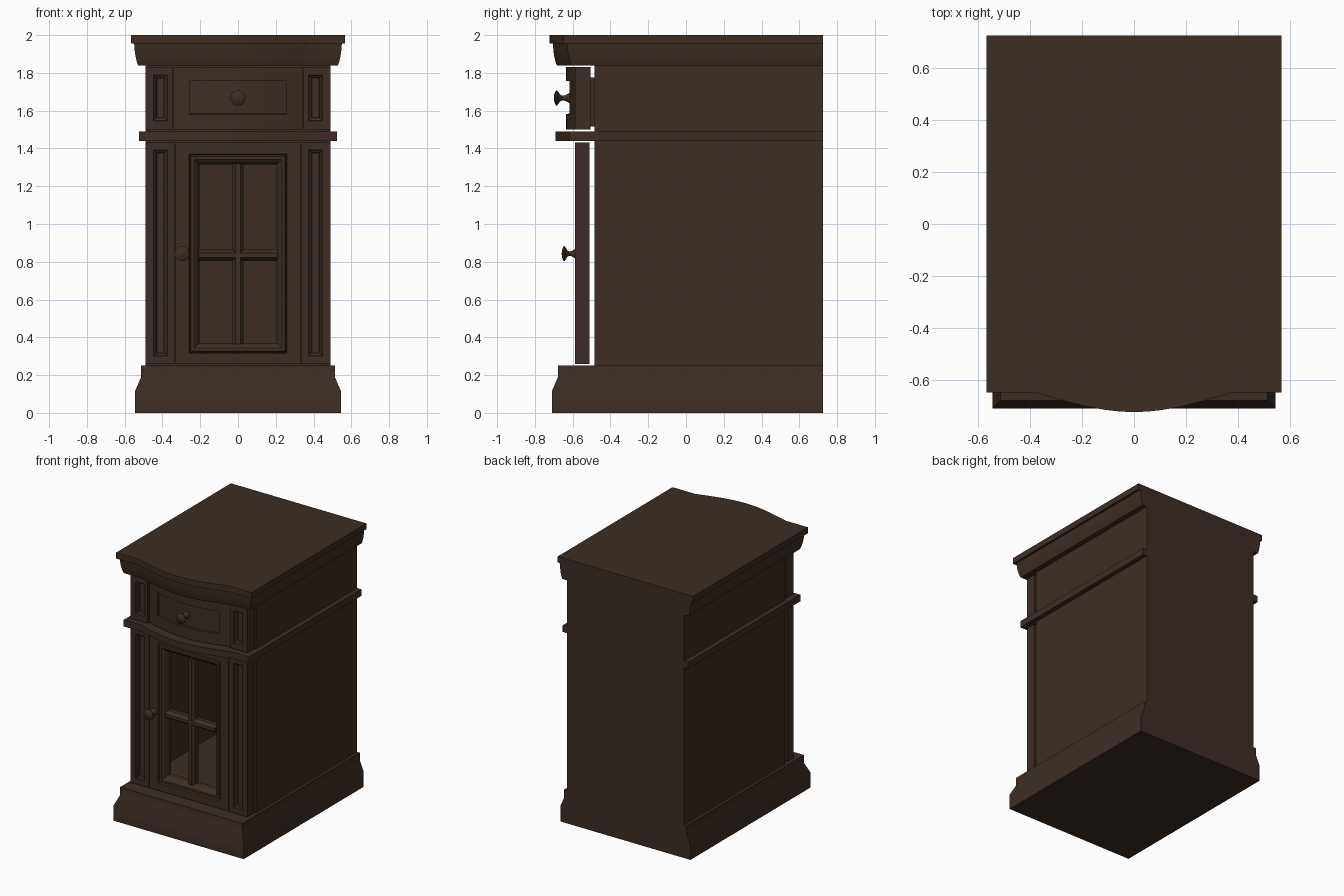
import bpy, bmesh, math
from mathutils import Vector

if "Cube" in bpy.data.objects:
    bpy.data.objects.remove(bpy.data.objects["Cube"])

wood = bpy.data.materials.new("dark brown wood")
wood.diffuse_color = (0.046, 0.027, 0.0175, 1)
wood.use_nodes = True
wood.node_tree.nodes["Principled BSDF"].inputs["Base Color"].default_value = wood.diffuse_color
BACK = 0.725


def finish(bm, name, smooth=False):
    bmesh.ops.recalc_face_normals(bm, faces=bm.faces)
    me = bpy.data.meshes.new(name)
    bm.to_mesh(me)
    bm.free()
    me.materials.append(wood)
    if smooth:
        me.polygons.foreach_set("use_smooth", [True] * len(me.polygons))
        me.set_sharp_from_angle(angle=math.radians(30))
    ob = bpy.data.objects.new(name, me)
    bpy.context.collection.objects.link(ob)
    return ob


def bridge(bm, a, b):
    n = len(a)
    for i in range(n):
        bm.faces.new((a[i], a[(i + 1) % n], b[(i + 1) % n], b[i]))


def loft(bm, rings, closed=False):
    loops = [[bm.verts.new(p) for p in r] for r in rings]
    for a, b in zip(loops, loops[1:]):
        bridge(bm, a, b)
    if closed:
        bridge(bm, loops[-1], loops[0])
    else:
        bm.faces.new(loops[0])
        bm.faces.new(loops[-1])


def bow(x, half=0.38, depth=0.075):
    # shallow forward bulge of the front
    t = min(abs(x) / half, 1)
    return depth * (0.75 * (1 - t * t) + 0.125 * (1 + math.cos(math.pi * t)))


def moulding(name, profile, bowed):
    # profile rows: z, half width, y of the front corner
    rings = []
    for z, w, yf in profile:
        ring = [(w, BACK, z), (-w, BACK, z), (-w, yf, z)]
        if bowed:
            for i in range(25):
                x = -0.38 + 0.76 * i / 24
                ring.append((x, yf - bow(x), z))
        ring.append((w, yf, z))
        rings.append(ring)
    bm = bmesh.new()
    loft(bm, rings)
    return finish(bm, name, True)


def rect(x0, x1, z0, z1, y):
    return [(x0, y, z0), (x1, y, z0), (x1, y, z1), (x0, y, z1)]


def box(name, x0, x1, y0, y1, z0, z1):
    bm = bmesh.new()
    loft(bm, [rect(x0, x1, z0, z1, y0), rect(x0, x1, z0, z1, y1)])
    return finish(bm, name)


def nested(x0, x1, z0, z1, steps):
    # steps: inset from the rectangle, y
    return [rect(x0 + d, x1 - d, z0 + d, z1 - d, y) for d, y in steps]


# plinth, waist moulding, crown and top
moulding("base_plinth", [(0, .545, -.71), (.115, .545, -.71),
                         (.19, .513, -.678), (.25, .513, -.678)], False)
moulding("waist_moulding", [(1.44, .525, -.617), (1.49, .525, -.617)], True)
moulding("crown_moulding", [(1.84, .529, -.609), (1.86, .536, -.616), (1.89, .543, -.623),
                            (1.92, .547, -.627), (1.955, .55, -.63)], True)
moulding("top_slab", [(1.955, .567, -.648), (2.0, .567, -.648)], True)

# cabinet shell
for z0, z1, tag in ((.25, 1.44, "lower"), (1.49, 1.84, "upper")):
    for s, side in ((-1, "left"), (1, "right")):
        a, b = sorted((s * .49, s * .468))
        box(f"{tag}_{side}_side", a, b, -.485, BACK, z0, z1)
    box(f"{tag}_back_panel", -.468, .468, .70, BACK, z0, z1)

# pilasters with sunken panels
for s, side in ((-1, "left"), (1, "right")):
    for tag, xi, z0, z1, p0, p1, yb in (("lower", .336, .258, 1.432, .30, 1.393, -.51),
                                        ("upper", .346, 1.5, 1.832, 1.545, 1.79, -.505)):
        a, b = sorted((s * xi, s * .49))
        c, d = sorted((s * .373, s * .448))
        yf = -.587
        rings = [rect(a, b, z0, z1, yb), rect(a, b, z0, z1, yf)]
        rings += nested(c, d, p0, p1, [(0, yf), (.004, yf + .012), (.015, yf + .018),
                                       (.018, yf + .026)])
        bm = bmesh.new()
        loft(bm, rings)
        finish(bm, f"{tag}_{side}_pilaster")

# door frame with moulded opening
yd = -.585
bm = bmesh.new()
loft(bm, [rect(-.332, .332, .258, 1.432, -.51), rect(-.332, .332, .258, 1.432, yd)]
     + nested(-.26, .26, .315, 1.37, [(0, yd), (.006, yd + .012), (.012, yd + .002),
                                      (.028, yd + .002), (.042, yd + .014),
                                      (.055, yd + .035), (.055, -.51)]), True)
finish(bm, "door_frame")

# glazing bars with bevelled fronts
section = [(-.03, -.515), (-.03, -.55), (-.012, -.575), (.012, -.575), (.03, -.55), (.03, -.515)]
bm = bmesh.new()
loft(bm, [[(u, y, z) for u, y in section] for z in (.365, 1.32)])
finish(bm, "vertical_glazing_bar")
bm = bmesh.new()
loft(bm, [[(x, y, .835 + u) for u, y in section] for x in (-.21, .21)])
finish(bm, "horizontal_glazing_bar")

# bowed drawer front with sunken field
bm = bmesh.new()
loft(bm, [rect(-.342, .342, 1.5, 1.832, -.505), rect(-.342, .342, 1.5, 1.832, -.56)]
     + nested(-.257, .257, 1.583, 1.757, [(0, -.56), (.001, -.543)]))
for i in range(1, 24):
    bmesh.ops.bisect_plane(bm, geom=bm.verts[:] + bm.edges[:] + bm.faces[:],
                           plane_co=Vector((-.342 + .684 * i / 24, 0, 0)), plane_no=Vector((1, 0, 0)))
for v in bm.verts:
    if v.co.y < -.52:
        v.co.y -= bow(v.co.x)
finish(bm, "drawer_front", True)

# drawer box
box("drawer_bottom", -.32, .32, -.505, .6, 1.515, 1.53)
box("drawer_back", -.32, .32, .585, .6, 1.53, 1.775)
for s, side in ((-1, "left"), (1, "right")):
    a, b = sorted((s * .305, s * .32))
    box(f"drawer_{side}_side", a, b, -.505, .585, 1.53, 1.775)

# turned knobs
PROFILE = [(.027, 0), (.02, .012), (.013, .025), (.012, .036), (.018, .046), (.03, .053),
           (.04, .06), (.04, .064), (.03, .07), (.015, .074), (.004, .075)]


def knob(name, x, y, z, k):
    bm = bmesh.new()
    loft(bm, [[(x + r * math.cos(t * math.tau / 32), y - d * k, z + r * math.sin(t * math.tau / 32))
               for t in range(32)] for r, d in PROFILE])
    finish(bm, name, True)


knob("door_knob", -.297, -.583, .843, 1.0)
knob("drawer_knob", 0, -.615, 1.667, 1.13)
